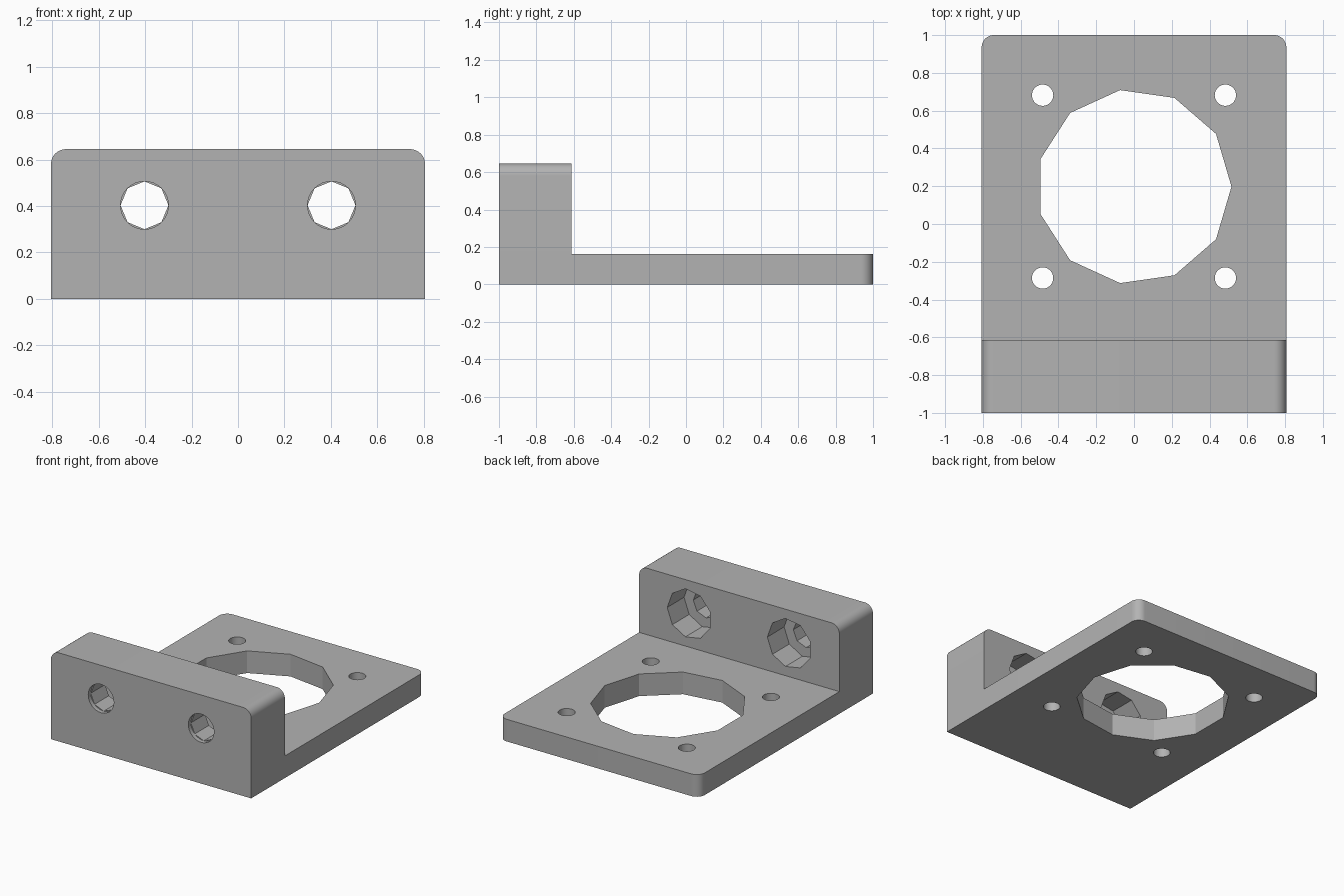
import bpy
import bmesh
import math
from mathutils import Matrix

old = bpy.data.objects.get("Cube")
if old:
    bpy.data.objects.remove(old, do_unlink=True)

MM = 1 / 31                      # model units per millimetre
HALF_W, HALF_L = 25 * MM, 1.0
BASE_T, WALL_T, WALL_H = 5 * MM, 12 * MM, 20 * MM
CORNER = 2 * MM
WALL_BACK = -HALF_L + WALL_T

grey = bpy.data.materials.new("plain grey")
grey.use_nodes = True
colour = (0.45, 0.45, 0.45, 1)
grey.diffuse_color = colour
grey.node_tree.nodes["Principled BSDF"].inputs["Base Color"].default_value = colour


def to_object(name, bm):
    bmesh.ops.recalc_face_normals(bm, faces=bm.faces)
    mesh = bpy.data.meshes.new(name)
    bm.to_mesh(mesh)
    bm.free()
    mesh.materials.append(grey)
    obj = bpy.data.objects.new(name, mesh)
    bpy.context.collection.objects.link(obj)
    return obj


def rounded_slab(name, low, high, place):
    """Extruded plate whose two upper profile corners are rounded."""
    outline = [(-HALF_W, low), (HALF_W, low)]
    for side, start in ((1, 0), (-1, 90)):
        for i in range(13):
            a = math.radians(start + i * 7.5)
            outline.append((side * (HALF_W - CORNER) + CORNER * math.cos(a),
                            high - CORNER + CORNER * math.sin(a)))
    bm = bmesh.new()
    rings = [[bm.verts.new(place(u, v, end)) for u, v in outline] for end in (0, 1)]
    bm.faces.new(rings[0])
    bm.faces.new(rings[1])
    for i in range(len(outline)):
        j = (i + 1) % len(outline)
        bm.faces.new((rings[0][i], rings[0][j], rings[1][j], rings[1][i]))
    return to_object(name, bm)


def boolean(target, tool, operation):
    """Apply a boolean and discard the tool."""
    tool.hide_render = True
    mod = target.modifiers.new(operation.lower(), 'BOOLEAN')
    mod.operation, mod.object, mod.solver = operation, tool, 'EXACT'
    graph = bpy.context.evaluated_depsgraph_get()
    mesh = bpy.data.meshes.new_from_object(target.evaluated_get(graph))
    target.modifiers.clear()
    target.data = mesh
    bpy.data.objects.remove(tool, do_unlink=True)


def drill(target, centre, radius, sides, depth, along_y=False):
    """Cut a prism-shaped hole with one corner pointing to +x."""
    bm = bmesh.new()
    bmesh.ops.create_circle(bm, cap_ends=True, segments=sides, radius=radius)
    # Put the first corner exactly on +x
    first = next(iter(bm.verts)).co
    turn = Matrix.Rotation(-math.atan2(first.y, first.x), 4, 'Z')
    bmesh.ops.transform(bm, matrix=turn, verts=bm.verts)
    face = bmesh.ops.extrude_face_region(bm, geom=bm.faces[:])["geom"]
    top = [g for g in face if isinstance(g, bmesh.types.BMVert)]
    bmesh.ops.translate(bm, verts=top, vec=(0, 0, depth))
    bmesh.ops.translate(bm, verts=bm.verts, vec=(0, 0, -depth / 2))
    if along_y:
        bmesh.ops.transform(bm, matrix=Matrix.Rotation(math.pi / 2, 4, 'X'), verts=bm.verts)
    bmesh.ops.translate(bm, verts=bm.verts, vec=centre)
    boolean(target, to_object("hole_cutter", bm), 'DIFFERENCE')


# Base plate and upright wall, fused into one bracket
bracket = rounded_slab("bracket", -HALF_L, HALF_L, lambda u, v, e: (u, v, e * BASE_T))
wall = rounded_slab("wall", 0, WALL_H, lambda u, v, e: (u, -HALF_L + e * WALL_T, v))
boolean(bracket, wall, 'UNION')

# Large opening and four screw holes in the base
CENTRE_Y = 0.198
drill(bracket, (0, CENTRE_Y, BASE_T / 2), 16 * MM, 11, 1)
for sx in (-1, 1):
    for sy in (-1, 1):
        drill(bracket, (sx * 15 * MM, CENTRE_Y + sy * 15 * MM, BASE_T / 2), 1.75 * MM, 32, 1)

# Two mounting holes through the wall, recessed from the back
for sx in (-1, 1):
    x, z = sx * 12.5 * MM, 12.5 * MM
    drill(bracket, (x, -HALF_L + WALL_T / 2, z), 3.2 * MM, 8, 1, True)
    drill(bracket, (x, -HALF_L, z), 3.2 * MM, 32, 0.06, True)
    drill(bracket, (x, WALL_BACK, z), 5.5 * MM, 9, 12 * MM, True)

# Smooth the round corners and screw holes, keep other edges crisp
bpy.ops.object.select_all(action='DESELECT')
bracket.select_set(True)
bpy.context.view_layer.objects.active = bracket
bpy.ops.object.shade_smooth_by_angle(angle=math.radians(20))
